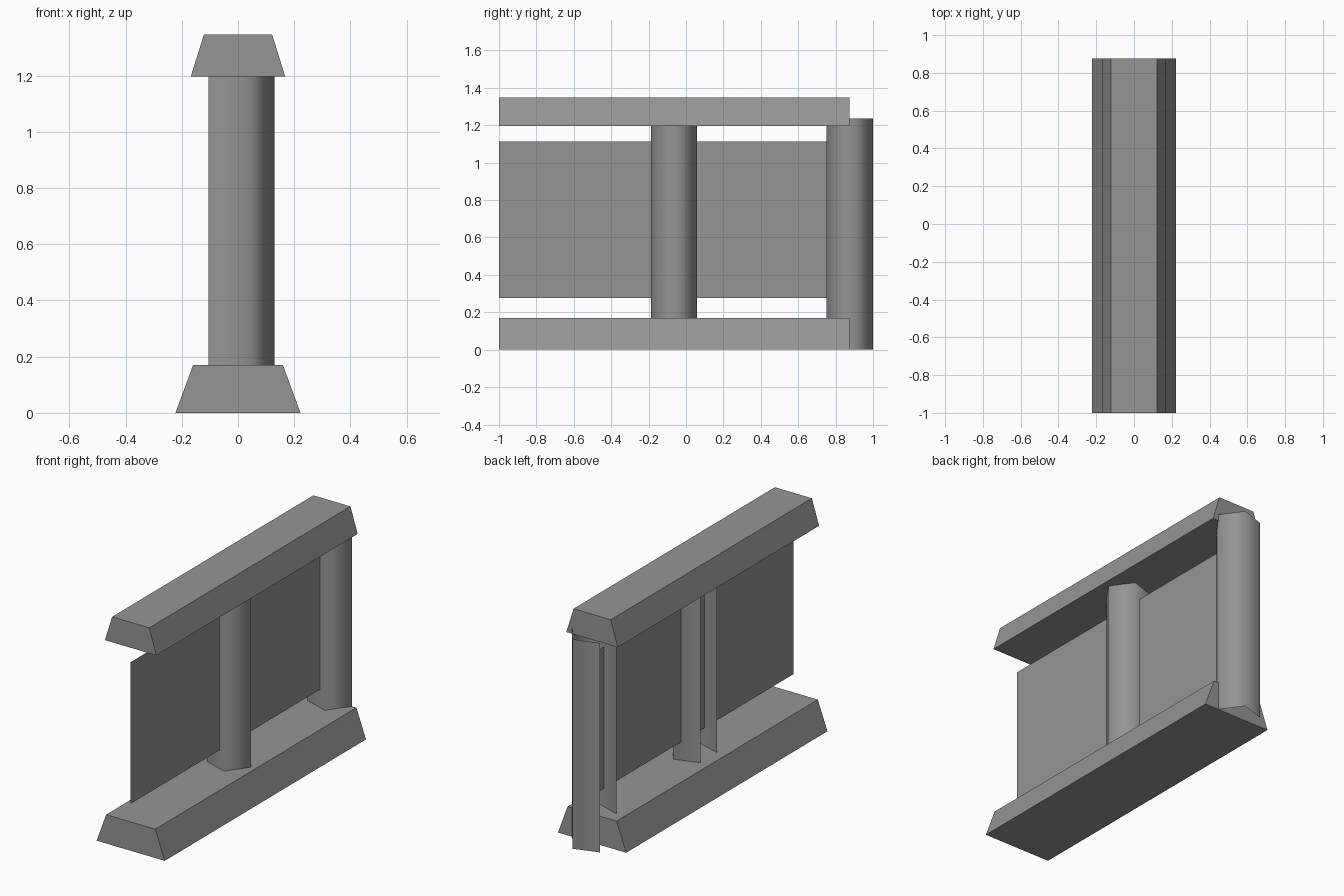
import bpy
import math

cube = bpy.data.objects.get("Cube")
if cube:
    bpy.data.objects.remove(cube)

grey = bpy.data.materials.new("mid_grey")
grey.use_nodes = True
COLOUR = (0.3, 0.3, 0.3, 1)
grey.diffuse_color = COLOUR
grey.node_tree.nodes["Principled BSDF"].inputs["Base Color"].default_value = COLOUR

FRONT, BACK = -1.0, 0.875


def add_mesh(name, verts, faces, smooth=False):
    mesh = bpy.data.meshes.new(name)
    mesh.from_pydata(verts, [], faces)
    mesh.materials.append(grey)
    for poly in mesh.polygons:
        poly.use_smooth = smooth
    mesh.update()
    obj = bpy.data.objects.new(name, mesh)
    bpy.context.collection.objects.link(obj)
    return obj


def rail(name, z0, z1, half0, half1):
    """Closed trapezoid bar running front to back."""
    profile = [(-half0, z0), (half0, z0), (half1, z1), (-half1, z1)]
    verts = [(x, y, z) for y in (FRONT, BACK) for x, z in profile]
    sides = [(i, i + 4, (i + 1) % 4 + 4, (i + 1) % 4) for i in range(4)]
    add_mesh(name, verts, sides + [(0, 1, 2, 3), (7, 6, 5, 4)])


def post(name, y, radius=0.13, height=1.235):
    """Open five-sided tube with its -x side left out."""
    angles = [math.radians(72 * i) for i in range(-2, 3)]
    verts = [(radius * math.cos(a), y + radius * math.sin(a), z)
             for z in (0, height) for a in angles]
    add_mesh(name, verts, [(i, i + 1, i + 6, i + 5) for i in range(4)], smooth=True)


# Rails
rail("bottom_rail", 0, 0.17, 0.2225, 0.16)
rail("top_rail", 1.197, 1.347, 0.168, 0.121)

# Posts pass into both rails
post("middle_post", -0.0635)
post("back_post", BACK)

# Thin infill panel
add_mesh("panel", [(0, FRONT, 0.277), (0, BACK, 0.277), (0, BACK, 1.112), (0, FRONT, 1.112)],
         [(0, 1, 2, 3)])
